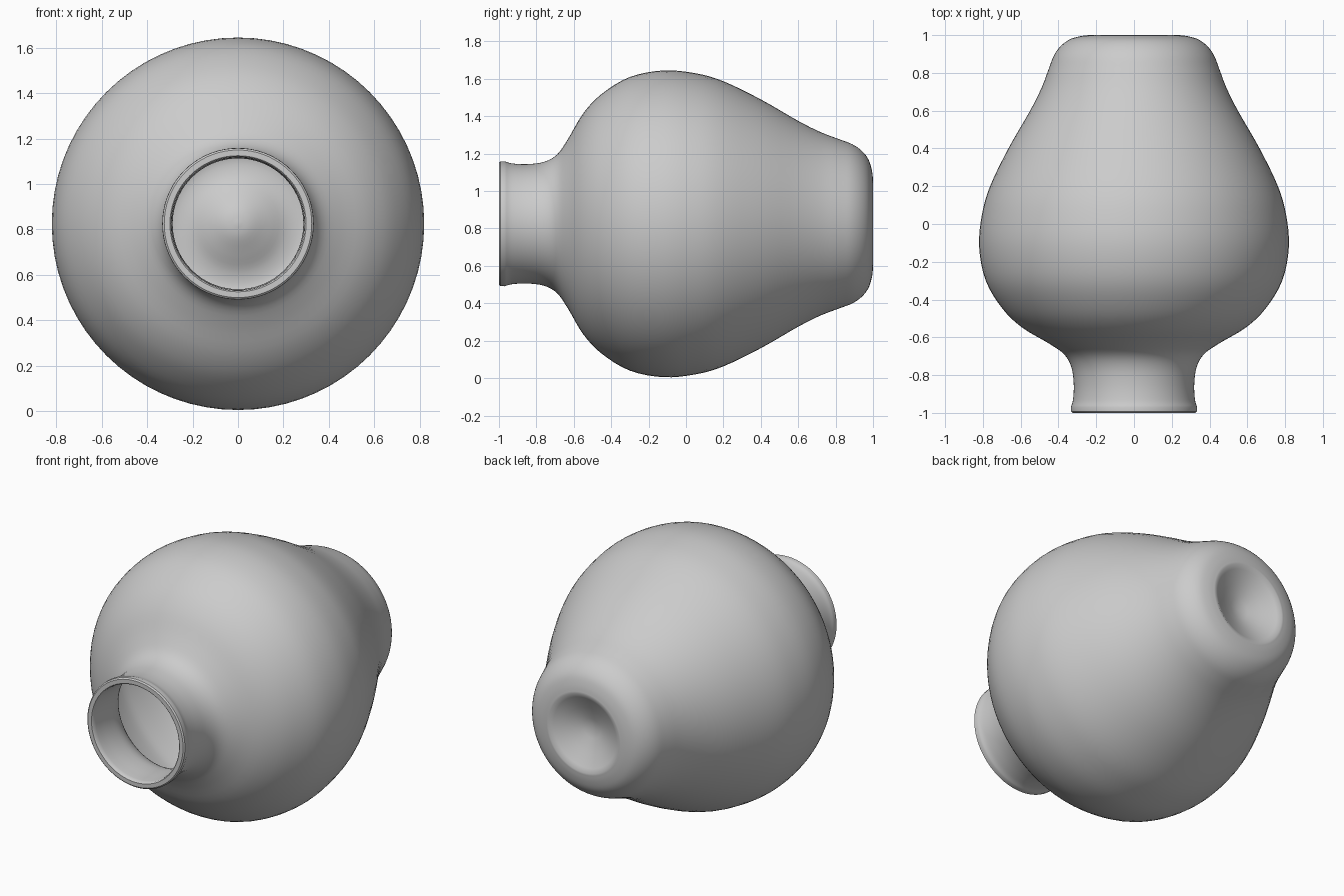
import bpy, bmesh, math
from mathutils import Vector

if "Cube" in bpy.data.objects:
    bpy.data.objects.remove(bpy.data.objects["Cube"])

CENTRE_Z = 0.825
SEGMENTS = 72


def smooth_curve(points, steps=4):
    """Catmull-Rom curve through (y, radius) points."""
    p = [Vector(q) for q in points]
    p = [2 * p[0] - p[1]] + p + [2 * p[-1] - p[-2]]
    out = []
    for a, b, c, d in zip(p, p[1:], p[2:], p[3:]):
        for i in range(steps):
            t = i / steps
            out.append(0.5 * (2 * b + (c - a) * t + (2 * a - 5 * b + 4 * c - d) * t * t
                              + (3 * b - a - 3 * c + d) * t ** 3))
    return out + [p[-2]]


def lathe(name, profile):
    """Turn a (y, radius) profile around the lying vase's axis."""
    bm = bmesh.new()
    verts = [bm.verts.new((max(r, 0), y, 0)) for y, r in profile]
    edges = [bm.edges.new(pair) for pair in zip(verts, verts[1:])]
    bmesh.ops.spin(bm, geom=verts + edges, cent=(0, 0, 0), axis=(0, 1, 0),
                   angle=math.tau, steps=SEGMENTS, use_merge=True)
    bmesh.ops.remove_doubles(bm, verts=bm.verts, dist=0.0005)
    bmesh.ops.recalc_face_normals(bm, faces=bm.faces)
    mesh = bpy.data.meshes.new(name)
    bm.to_mesh(mesh)
    bm.free()
    obj = bpy.data.objects.new(name, mesh)
    obj.location.z = CENTRE_Z
    bpy.context.collection.objects.link(obj)
    bpy.context.view_layer.objects.active = obj
    obj.select_set(True)
    bpy.ops.object.shade_smooth_by_angle(angle=math.radians(40))
    return obj


# Outside wall, from the mouth to the rounded foot
outer = smooth_curve([
    (-0.97, 0.334), (-0.93, 0.323), (-0.85, 0.319), (-0.76, 0.331),
    (-0.69, 0.37), (-0.63, 0.455), (-0.55, 0.59), (-0.45, 0.695),
    (-0.30, 0.785), (-0.12, 0.82), (0.05, 0.805), (0.20, 0.762),
    (0.40, 0.665), (0.60, 0.55), (0.72, 0.49), (0.82, 0.452),
    (0.89, 0.425), (0.94, 0.39), (0.975, 0.345), (0.993, 0.29), (1.0, 0.24)])

# Hollow underside of the foot, a shallow cone
underside = [(0.985, 0.215), (0.95, 0.14), (0.915, 0.06), (0.905, 0.0)]

# Inside wall, from the cone over the floor back to the mouth
inner = smooth_curve([
    (0.865, 0.0), (0.875, 0.06), (0.91, 0.14), (0.945, 0.22), (0.945, 0.30),
    (0.89, 0.375), (0.80, 0.42), (0.60, 0.512), (0.40, 0.627), (0.20, 0.725),
    (0.0, 0.775), (-0.12, 0.784), (-0.30, 0.75), (-0.45, 0.66), (-0.55, 0.55),
    (-0.63, 0.41), (-0.69, 0.335), (-0.76, 0.297), (-0.85, 0.288), (-0.97, 0.292)])

# Flat lip with small bevels
lip_in, lip_out = [(-0.995, 0.295), (-1.0, 0.30)], [(-1.0, 0.325), (-0.993, 0.333)]

vase = lathe("vase", lip_out + outer + underside + inner + lip_in + lip_out[:1])
